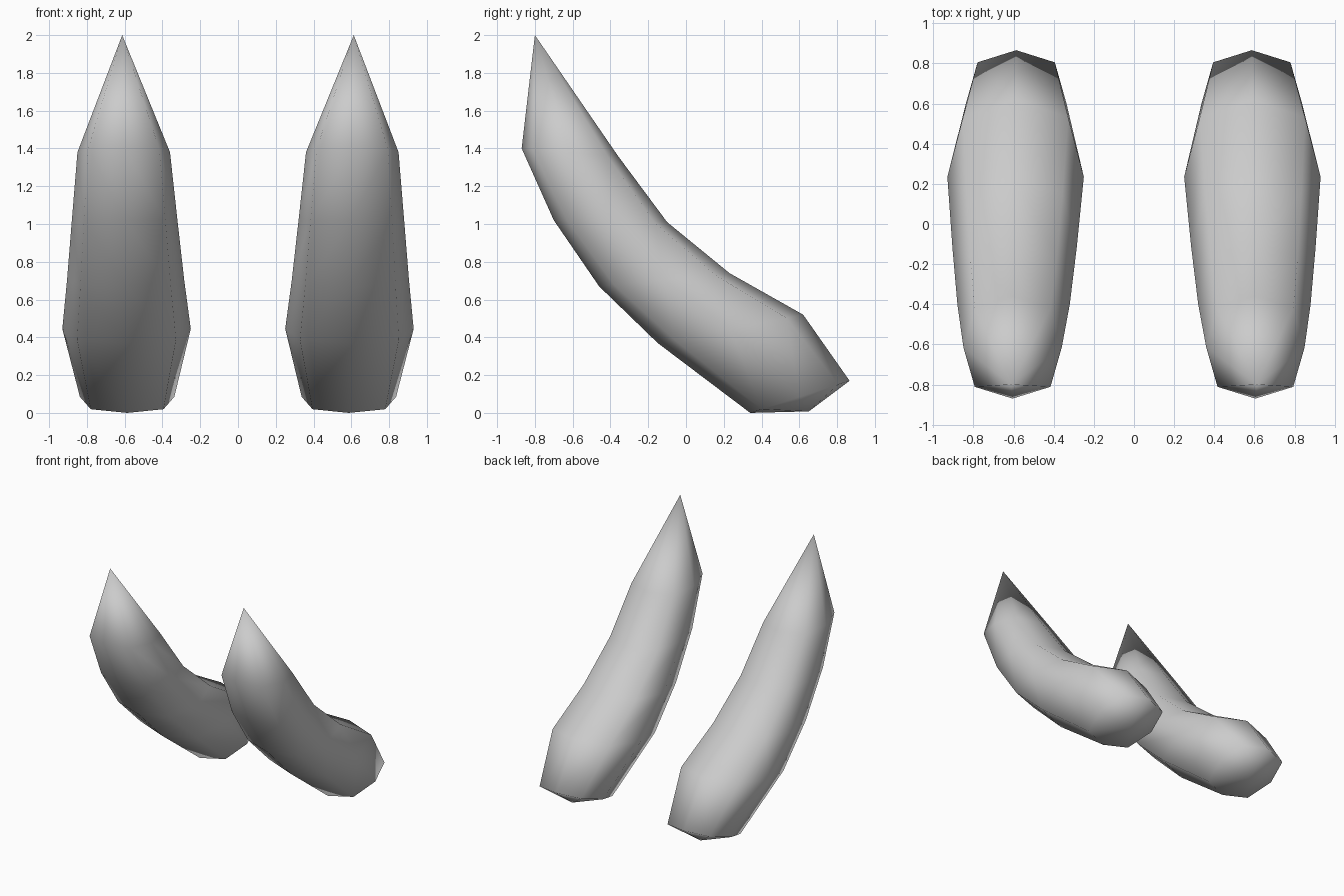
import bpy, bmesh
from mathutils import Vector

if "Cube" in bpy.data.objects:
    bpy.data.objects.remove(bpy.data.objects["Cube"])

# Ring stations along the horn: centre x, upper (y, z), lower (y, z), half width
RINGS = [
    (0.605, (-0.36, 1.36), (-0.87, 1.40), 0.245),
    (0.60, (-0.10, 1.01), (-0.70, 1.02), 0.28),
    (0.595, (0.23, 0.74), (-0.46, 0.67), 0.31),
    (0.59, (0.62, 0.52), (-0.15, 0.37), 0.34),
    (0.587, (0.866, 0.17), (0.34, 0.0), 0.25),
]
TIP = (0.613, -0.80, 2.0)
BASE = (0.587, 0.65, 0.008)
D = 0.77  # slightly full diagonal corners
OCTAGON = [(0, 1), (D, D), (1, 0), (D, -D), (0, -1), (-D, -D), (-1, 0), (-D, D)]


def make_horn(name, side):
    bm = bmesh.new()
    flip = lambda p: bm.verts.new((side * p[0], p[1], p[2]))
    tip, base = flip(TIP), flip(BASE)
    rings = []
    for x, up, low, half in RINGS:
        up, low = Vector((x, *up)), Vector((x, *low))
        mid, arm = (up + low) / 2, (up - low) / 2
        rings.append([flip(mid + arm * v + Vector((half * u, 0, 0))) for u, v in OCTAGON])
    n = len(OCTAGON)
    for i in range(n):
        j = (i + 1) % n
        bm.faces.new((tip, rings[0][i], rings[0][j]))
        for a, b in zip(rings, rings[1:]):
            bm.faces.new((a[i], b[i], b[j], a[j]))
        bm.faces.new((base, rings[-1][j], rings[-1][i]))
    bmesh.ops.recalc_face_normals(bm, faces=bm.faces)
    for f in bm.faces:
        f.smooth = True
    mesh = bpy.data.meshes.new(name)
    bm.to_mesh(mesh)
    bm.free()
    bpy.context.collection.objects.link(bpy.data.objects.new(name, mesh))


# Mirrored pair of curved horns
make_horn("right_horn", 1)
make_horn("left_horn", -1)
